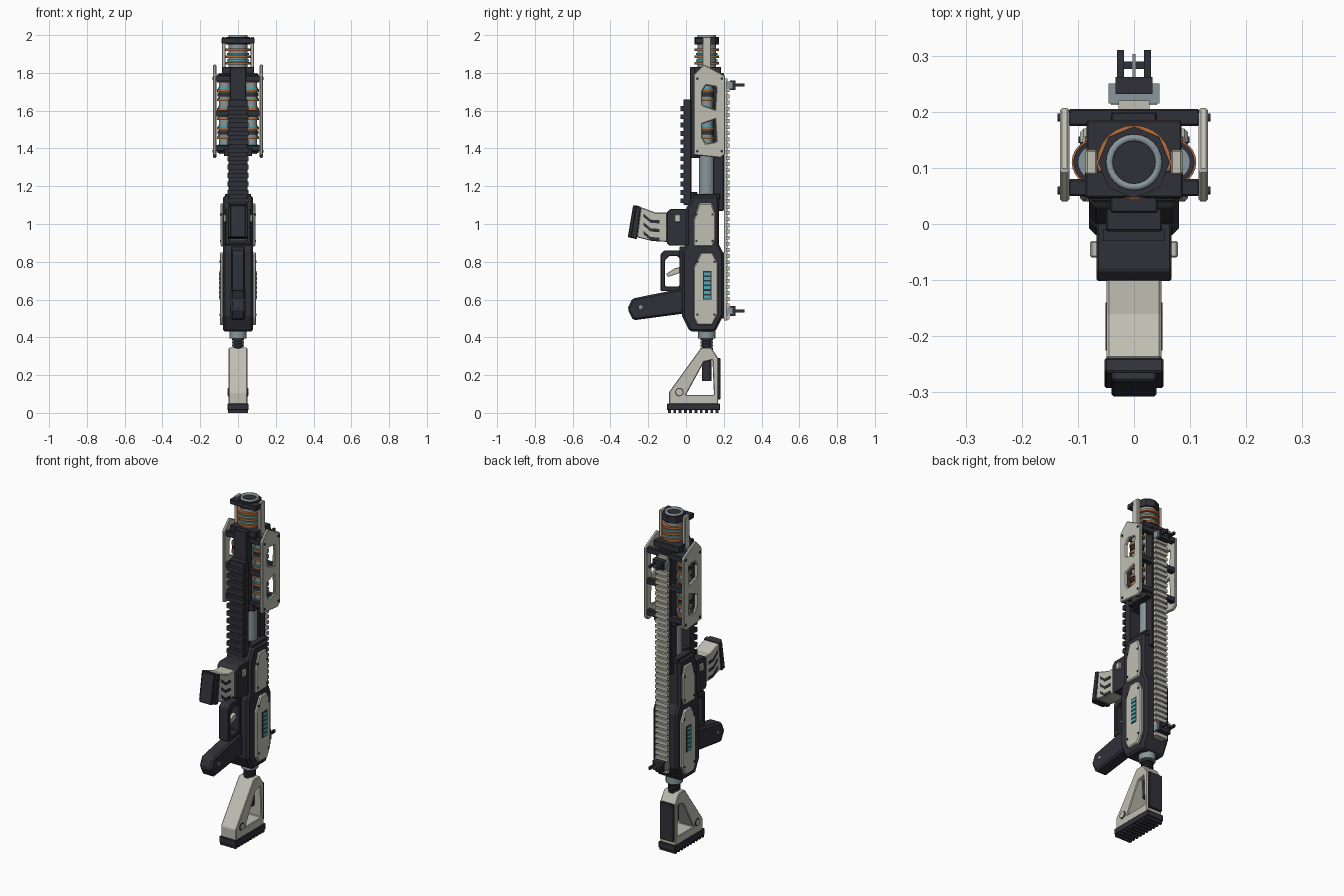
import bpy, bmesh, math
from mathutils import Matrix

cube = bpy.data.objects.get("Cube")
if cube:
    bpy.data.objects.remove(cube)


def material(name, red, green, blue):
    mat = bpy.data.materials.new(name)
    mat.use_nodes = True
    mat.diffuse_color = (red, green, blue, 1)
    shader = mat.node_tree.nodes["Principled BSDF"]
    shader.inputs["Base Color"].default_value = mat.diffuse_color
    shader.inputs["Roughness"].default_value = .6
    return mat


DARK = material("charcoal", .03, .03, .04)
LIGHT = material("bone grey", .52, .52, .45)
STEEL = material("blue steel", .25, .31, .33)
ORANGE = material("copper orange", .48, .15, .04)
TEAL = material("teal glow", .07, .42, .46)

BORE = .11          # depth of the barrel axis
COIL_X = .07        # sideways offset of the two coils
BACK = .2           # back face of the body


def finish(name, bm, mat, bevel=0, smooth=False):
    bmesh.ops.recalc_face_normals(bm, faces=bm.faces[:])
    mesh = bpy.data.meshes.new(name)
    bm.to_mesh(mesh)
    bm.free()
    mesh.materials.append(mat)
    if smooth:
        mesh.shade_smooth()
        mesh.set_sharp_from_angle(angle=math.radians(35))
    ob = bpy.data.objects.new(name, mesh)
    bpy.context.scene.collection.objects.link(ob)
    if bevel:
        mod = ob.modifiers.new("Bevel", "BEVEL")
        mod.width, mod.segments, mod.limit_method = bevel, 1, "ANGLE"
    return ob


def repeat(ob, count, y=0, z=0):
    mod = ob.modifiers.new("Array", "ARRAY")
    mod.use_relative_offset = False
    mod.use_constant_offset = True
    mod.constant_offset_displace = (0, y, z)
    mod.count = count


def outline(y, z, cuts=(0, 0, 0, 0), slope=1):
    # rectangle with cut corners: low front, low back, high back, high front
    (front, back), (low, high) = y, z
    corners = [(front, low, 1, 1), (back, low, -1, 1), (back, high, -1, -1), (front, high, 1, -1)]
    points = []
    for i, (cy, cz, sy, sz) in enumerate(corners):
        cut = cuts[i]
        ends = [(cy, cz + sz * cut * slope), (cy + sy * cut, cz)]
        if i % 2:
            ends.reverse()
        points += ends if cut else [(cy, cz)]
    return points


def prism(name, points, x, mat, bevel=.004, holes=()):
    # x is a half width, or an (inner, outer) pair built on both flanks
    bm = bmesh.new()
    spans = [x, (-x[1], -x[0])] if isinstance(x, tuple) else [(-x, x)]
    for start, end in spans:
        edges = []
        for loop in (points, *holes):
            verts = [bm.verts.new((start, y, z)) for y, z in loop]
            edges += [bm.edges.new((verts[i - 1], v)) for i, v in enumerate(verts)]
        if holes:
            filled = bmesh.ops.triangle_fill(bm, edges=edges, use_beauty=True)["geom"]
            faces = [g for g in filled if isinstance(g, bmesh.types.BMFace)]
        else:
            faces = [bm.faces.new(verts)]
        grown = bmesh.ops.extrude_face_region(bm, geom=faces, use_keep_orig=True)["geom"]
        moved = [g for g in grown if isinstance(g, bmesh.types.BMVert)]
        bmesh.ops.translate(bm, vec=(end - start, 0, 0), verts=moved)
    return finish(name, bm, mat, bevel)


def box(name, x, y, z, mat, bevel=.003):
    return prism(name, outline(y, z), x, mat, bevel)


def cyl(name, z, height, radius, mat, x=0, sides=24, caps=True):
    bm = bmesh.new()
    for side in {x, -x}:
        place = Matrix.Translation((side, BORE, z + height / 2))
        bmesh.ops.create_cone(bm, cap_ends=caps, segments=sides, radius1=radius, radius2=radius,
                              depth=height, matrix=place)
    return finish(name, bm, mat, smooth=sides > 8)


def bolts(name, spots, x, radius, mat):
    # thin discs on both flanks
    bm = bmesh.new()
    turn = Matrix.Rotation(math.pi / 2, 4, "Y")
    for y, z in spots:
        for side in (x, -x):
            place = Matrix.Translation((side, y, z)) @ turn
            bmesh.ops.create_cone(bm, cap_ends=True, segments=12, radius1=radius, radius2=radius,
                                  depth=.012, matrix=place)
    finish(name, bm, mat, smooth=True)


# Shoulder stock
box("butt_pad", .055, (-.1, .18), (.014, .05), DARK)
repeat(box("butt_pad_rib", .052, (-.095, -.08), (0, .02), DARK, 0), 10, y=.028)
prism("stock_frame", [(-.09, .045), (-.09, .11), (.08, .345), (.135, .345), (.17, .29), (.17, .045)],
      .05, LIGHT, holes=[[(0, .095), (.095, .27), (.14, .28), (.148, .095)]])
box("stock_back_plate", .045, (.165, .182), (.07, .29), DARK)
bolts("stock_pin_rim", [(-.035, .11)], .047, .023, DARK)
bolts("stock_pin", [(-.035, .11)], .049, .018, LIGHT)
cyl("buffer_tube", .17, .26, .025, DARK)
repeat(cyl("buffer_ring", .335, .01, .033, DARK), 4, z=.016)
cyl("buffer_collar", .395, .04, .046, STEEL)

# Receiver housing and side panels
prism("lower_housing", outline((-.02, BACK), (.43, .9), (.04, .045, .03, .02), 2), .08, DARK, .012)
prism("upper_housing", outline((0, .175), (.85, 1.15), (0, 0, 0, .035), 2), .08, DARK, .012)
box("receiver_spine", .035, (-.035, .02), (.64, .88), DARK)
prism("lower_side_panel", outline((.04, .17), (.465, .85), (.02, .03, .03, .04), 2),
      (.075, .096), LIGHT, .006)
prism("upper_side_panel", outline((.04, .157), (.88, 1.11), (0, .015, .02, .03), 3),
      (.075, .092), LIGHT, .006)
box("charge_window", (.09, .098), (.09, .136), (.6, .752), DARK, 0)
repeat(box("charge_bar", (.092, .1), (.096, .13), (.606, .622), TEAL, 0), 6, z=.0245)
bolts("lower_panel_bolts", outline((.06, .15), (.52, .8)), .093, .006, DARK)
bolts("upper_panel_bolts", outline((.055, .14), (.91, 1.05)), .089, .006, DARK)

# Pistol grip and trigger
prism("grip", [(.02, .66), (-.04, .655), (-.285, .605), (-.31, .55), (-.28, .49), (.02, .53)],
      .04, DARK, .01)
bolts("grip_screws", [(-.24, .56)], .036, .01, STEEL)
prism("trigger_guard", outline((-.135, -.01), (.645, .86), (0, 0, .02, .02)), .032, DARK,
      holes=[outline((-.11, -.035), (.67, .83), (0, 0, .01, .02))])
prism("trigger", [(-.02, .775), (-.06, .765), (-.105, .735), (-.095, .72), (-.02, .745)],
      .012, LIGHT, .002)

# Magazine, leaning forward and up
prism("magazine_well", outline((-.102, .02), (.885, 1.08), (.015, 0, 0, .02)), .067, DARK)
box("magazine_button", (.06, .078), (-.06, -.03), (1.01, 1.05), LIGHT)
prism("magazine", [(-.095, 1.06), (-.16, 1.06), (-.24, 1.09), (-.26, .93), (-.18, .91), (-.095, .905)],
      .049, LIGHT)
slot = [(-.225, 1.055), (-.187, 1.023), (-.14, 1.02)]
slot += [(y, z - .017) for y, z in reversed(slot)]
repeat(prism("magazine_slot", slot, (.047, .051), DARK, 0), 3, z=-.046)
for part, width, front in (("magazine_cap", .053, -.265), ("magazine_cap_foot", .04, -.28)):
    prism(part, [(front, 1.1), (-.238, 1.09), (-.26, .92), (front - .028, .93)], width, DARK)

# Barrel, forward frame and front rail
cyl("barrel", 1.1, .75, .042, STEEL)
box("barrel_collar", .07, (.04, .18), (1.13, 1.16), DARK)
box("under_frame", .04, (.145, BACK), (1.07, 1.8), DARK)
box("forward_core", .042, (.02, .075), (1.35, 1.83), DARK)
box("forward_base", .075, (.04, .195), (1.36, 1.4), DARK)
box("forward_cap", .085, (.045, .185), (1.795, 1.832), DARK)
box("front_rail", .05, (-.013, .028), (1.1, 1.66), DARK)
box("front_rail_foot", .042, (0, .06), (1.1, 1.17), DARK)
repeat(box("front_rail_tooth", .055, (-.03, -.01), (1.11, 1.136), DARK, 0), 12, z=.0445)

# Coils either side of the barrel
cyl("coil_core", 1.37, .43, .03, STEEL, COIL_X)
repeat(cyl("coil_ring", 1.4, .014, .041, ORANGE, COIL_X), 8, z=.05)
repeat(cyl("coil_glow", 1.414, .008, .035, TEAL, COIL_X), 8, z=.05)
repeat(cyl("coil_clamp", 1.375, .02, .038, DARK, COIL_X), 5, z=.1)

# Side guards on cross bars
window = [(.085, 1.53), (.155, 1.555), (.162, 1.435), (.105, 1.425), (.085, 1.46)]
flipped = [(y, 3.16 - z) for y, z in window]
prism("side_guard", [(.04, 1.79), (.095, 1.845), (.207, 1.785), (.207, 1.37), (.185, 1.35), (.04, 1.365)],
      (.115, .132), LIGHT, holes=[window, flipped])
bolts("guard_bolts", outline((.06, .19), (1.385, 1.77)), .13, .007, DARK)
for part, y in (("rear_cross_bar", (.175, .205)), ("front_cross_bar", (.05, .08))):
    repeat(box(part, .117, y, (1.385, 1.417), DARK), 3, z=.185)

# Muzzle
cyl("muzzle_sleeve", 1.83, .125, .05, STEEL)
repeat(cyl("muzzle_ring", 1.845, .013, .066, ORANGE), 3, z=.035)
repeat(cyl("muzzle_glow", 1.86, .01, .058, TEAL), 2, z=.035)
cyl("muzzle_collar", 1.95, .04, .064, DARK, sides=8)
lip = cyl("muzzle_lip", 1.98, .02, .05, STEEL, caps=False)
wall = lip.modifiers.new("Wall", "SOLIDIFY")
wall.thickness = .012
box("muzzle_bracket", .087, (.047, .095), (1.955, 1.985), DARK)
box("muzzle_strut", (.066, .086), (.088, .132), (1.8, 1.99), LIGHT)

# Back sighting rail
box("sight_rail", .028, (BACK, .22), (.49, 1.77), LIGHT, 0)
repeat(box("sight_rail_tooth", .041, (.212, .231), (.495, .515), LIGHT, 0), 39, z=.0325)
box("rail_mount", .025, (.18, .205), (.5, .85), DARK)

# A low and a high sight on the back rail
for level in (.54, 1.735):
    for part, x, y, half, mat in (("clamp", .045, (.215, .25), .02, STEEL),
                                  ("base", .033, (.232, .262), .026, DARK),
                                  ("prongs", (.018, .03), (.255, .31), .008, DARK),
                                  ("bridge", .03, (.276, .29), .005, DARK),
                                  ("post", .003, (.255, .303), .006, STEEL)):
        box("sight_" + part, x, y, (level - half, level + half), mat, 0)
